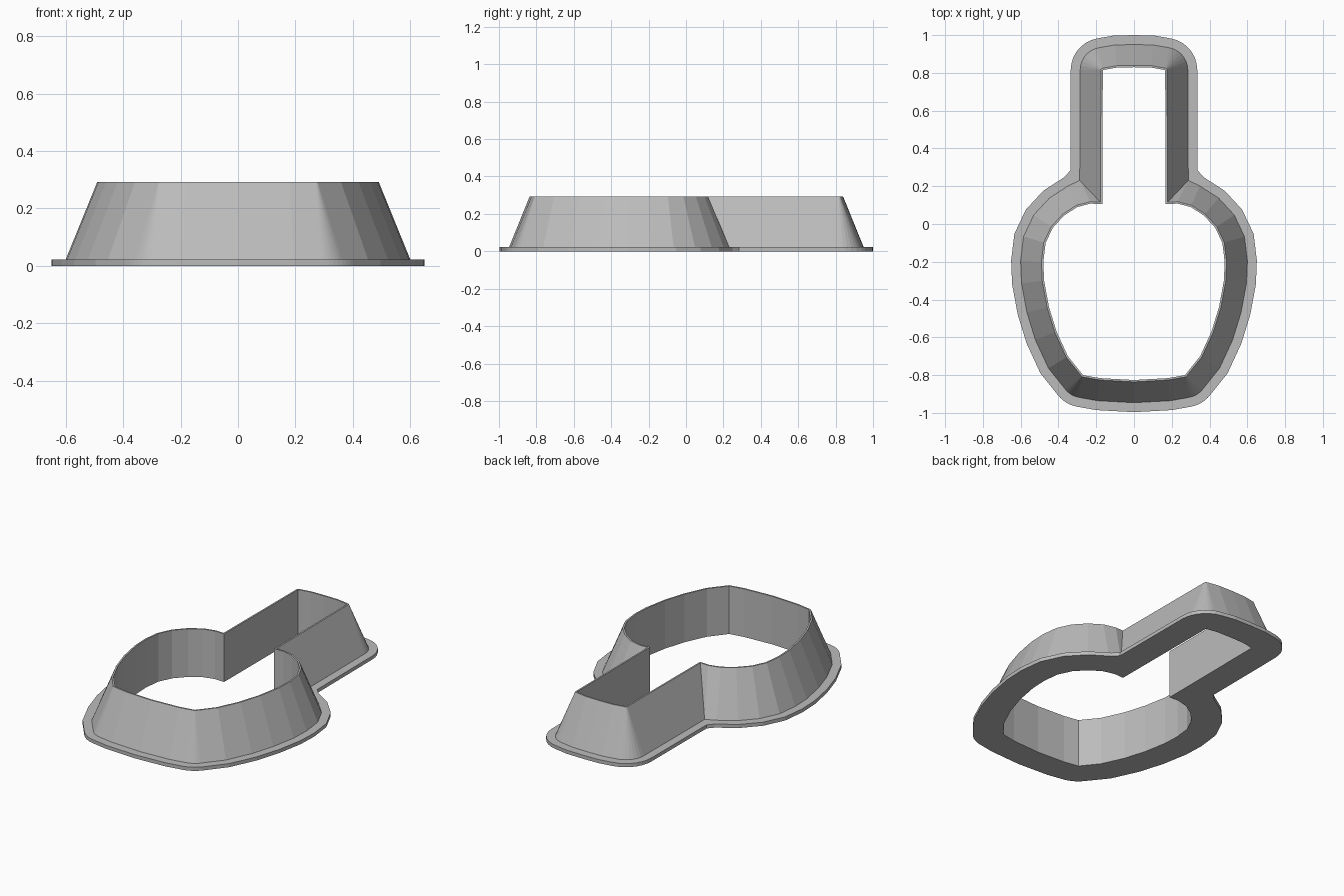
import bpy, bmesh, math
from mathutils import Vector

cube = bpy.data.objects.get("Cube")
if cube:
    bpy.data.objects.remove(cube)

# Inner outline of the right half, from the far end of the neck to the base
HALF = [Vector(p) for p in (
    (0, .83), (.09, .828), (.165, .815), (.168, .105), (.23, .108), (.3, .09),
    (.37, .045), (.43, -.02), (.468, -.1), (.48, -.2), (.476, -.3), (.45, -.44),
    (.41, -.57), (.35, -.7), (.27, -.8), (.18, -.816), (0, -.826))]
NECK_END, NECK_ROOT, BASE_CORNER = 2, 3, 14
FAN_STEPS = 7

# Cross-section rings as (outward offset, height)
SECTION = [(0, 0), (.17, 0), (.17, .022), (.12, .022), (.01, .293), (0, .293)]


def edge_normal(a, b):
    d = (b - a).normalized()
    return Vector((-d.y, d.x))


def offset_rays():
    """Pair every outline point with its outward direction; sharp corners fan out."""
    rays = []
    last = len(HALF) - 1
    for i, p in enumerate(HALF):
        if i in (0, last):
            rays.append((p, Vector((0, 1 if i == 0 else -1))))
            continue
        n1 = edge_normal(HALF[i - 1], p)
        n2 = edge_normal(p, HALF[i + 1])
        if i in (NECK_END, BASE_CORNER):
            a1 = math.atan2(n1.y, n1.x)
            a2 = math.atan2(n2.y, n2.x)
            for k in range(FAN_STEPS + 1):
                a = a1 + (a2 - a1) * k / FAN_STEPS
                rays.append((p, Vector((math.cos(a), math.sin(a)))))
        else:
            m = (n1 + n2).normalized()
            rays.append((p, m / m.dot(n1)))
    return rays


def ring(offset):
    """Closed outline pushed outward, mirrored across the centre line."""
    rays = offset_rays()
    pts = [p + d * offset for p, d in rays]
    root = next(k for k, r in enumerate(rays) if r[0] == HALF[NECK_ROOT])
    # Shoulder points that would cross the neck collapse into the corner
    for k in (root + 1, root + 2):
        if pts[k].x < pts[root].x:
            pts[k] = pts[root].copy()
    return pts + [Vector((-p.x, p.y)) for p in pts[-2:0:-1]]


# Flanged shell with a straight inside and a tapered outside
grey = bpy.data.materials.new("plain grey")
grey.use_nodes = True
grey.diffuse_color = (.5, .5, .5, 1)
grey.node_tree.nodes["Principled BSDF"].inputs["Base Color"].default_value = (.5, .5, .5, 1)

bm = bmesh.new()
rings = [[bm.verts.new((p.x, p.y, z)) for p in ring(o)] for o, z in SECTION]
count = len(rings[0])
for r, inner in enumerate(rings):
    outer = rings[(r + 1) % len(rings)]
    for i in range(count):
        j = (i + 1) % count
        bm.faces.new((inner[i], inner[j], outer[j], outer[i]))
bmesh.ops.remove_doubles(bm, verts=bm.verts, dist=.0002)
bmesh.ops.recalc_face_normals(bm, faces=bm.faces)

mesh = bpy.data.meshes.new("cutter_shell")
bm.to_mesh(mesh)
bm.free()
mesh.materials.append(grey)
shell = bpy.data.objects.new("cutter_shell", mesh)
bpy.context.collection.objects.link(shell)
